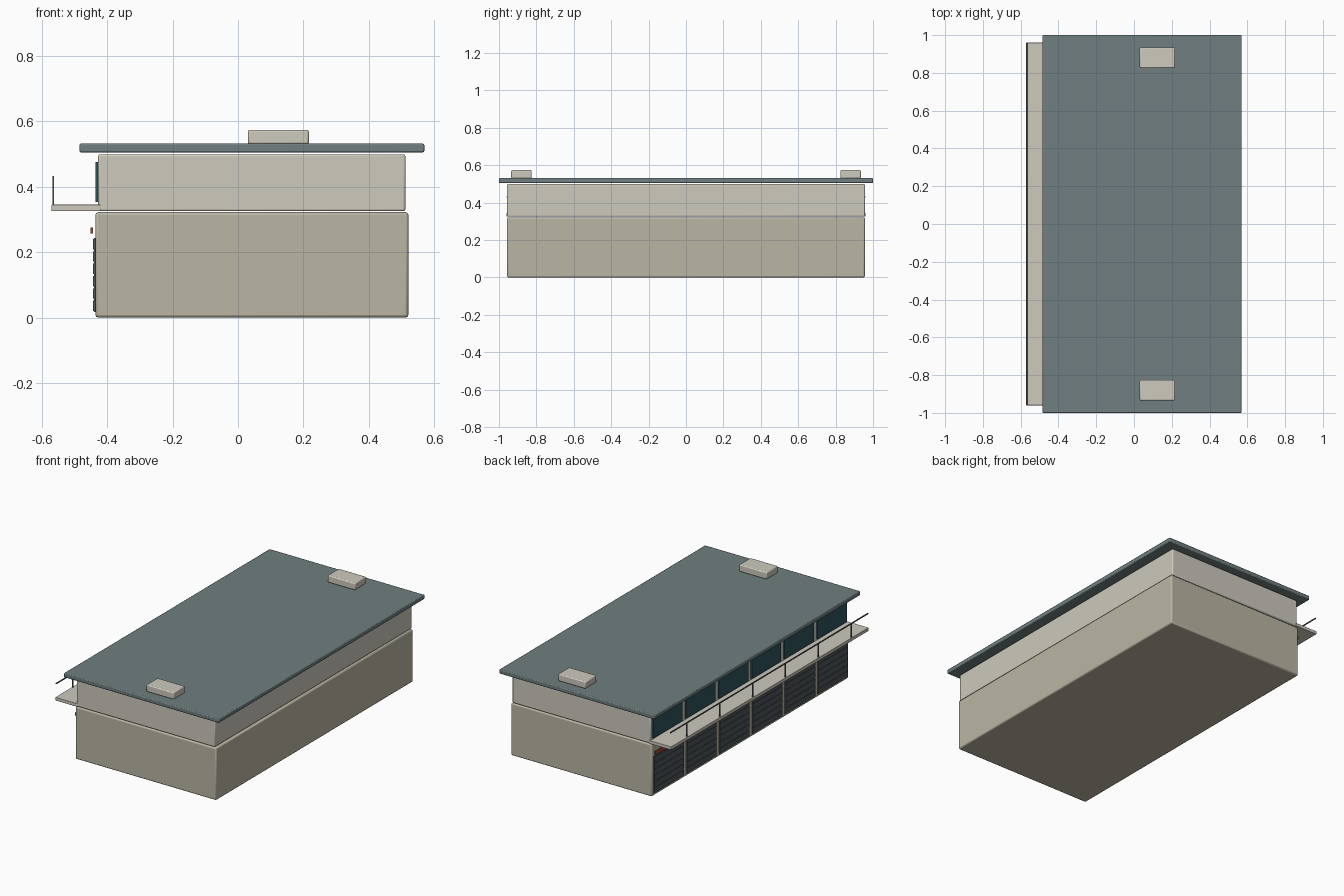
import bpy

if "Cube" in bpy.data.objects:
    bpy.data.objects.remove(bpy.data.objects["Cube"])


def mat(name, rgb):
    m = bpy.data.materials.new(name)
    m.diffuse_color = (*rgb, 1)
    m.use_nodes = True
    m.node_tree.nodes["Principled BSDF"].inputs["Base Color"].default_value = m.diffuse_color
    return m


WALL = mat("lower_wall_paint", (0.49, 0.47, 0.37))
PALE = mat("pale_paint", (0.61, 0.59, 0.51))
ROOF = mat("roof_slate", (0.16, 0.21, 0.215))
DOOR = mat("shutter_grey", (0.075, 0.095, 0.105))
GLASS = mat("window_glass", (0.03, 0.09, 0.11))
RED = mat("red_paint", (0.42, 0.07, 0.03))
METAL = mat("rail_metal", (0.12, 0.13, 0.13))


def box(name, x, y, z, material, bevel=0.0):
    """Box from (min, max) ranges, optionally with chamfered edges."""
    bpy.ops.mesh.primitive_cube_add(
        size=1, location=[(a + b) / 2 for a, b in (x, y, z)])
    ob = bpy.context.object
    ob.name = name
    ob.scale = [b - a for a, b in (x, y, z)]
    bpy.ops.object.transform_apply(location=False, rotation=False, scale=True)
    ob.data.materials.append(material)
    if bevel:
        mod = ob.modifiers.new("edge_bevel", 'BEVEL')
        mod.width = bevel
        mod.segments = 2
        bpy.ops.object.shade_smooth_by_angle()
    return ob


# Main storeys and overhanging roof
box("lower_storey", (-0.436, 0.521), (-0.957, 0.957), (0, 0.322), WALL, 0.008)
box("upper_storey", (-0.428, 0.512), (-0.957, 0.957), (0.325, 0.499), PALE, 0.006)
box("roof_slab", (-0.485, 0.57), (-1, 1), (0.505, 0.532), ROOF, 0.005)

# Roof units, one at each end
for side in (-1, 1):
    c = side * 0.88
    box("roof_unit", (0.03, 0.217), (c - 0.055, c + 0.055), (0.53, 0.574), PALE, 0.006)

# Balcony walkway and its handrail
box("walkway", (-0.571, -0.42), (-0.96, 0.96), (0.325, 0.345), PALE, 0.002)
box("handrail", (-0.568, -0.562), (-0.96, 0.96), (0.427, 0.433), METAL)

# Six identical bays along the left side
PITCH = 1.914 / 6
SLATS = 6
for i in range(6):
    c = (i - 2.5) * PITCH
    span = (c - 0.143, c + 0.143)
    box("shutter", (-0.441, -0.43), span, (0.017, 0.243), DOOR)
    # Raised horizontal shutter slats
    step = 0.226 / SLATS
    for k in range(SLATS):
        z = 0.017 + k * step
        box("shutter_slat", (-0.444, -0.44), span, (z + 0.003, z + step - 0.003), DOOR)
    box("bay_sign", (-0.451, -0.443), span, (0.257, 0.275), RED)
    box("window", (-0.436, -0.425), span, (0.353, 0.476), GLASS)
    box("rail_post", (-0.568, -0.562), (c - 0.003, c + 0.003), (0.343, 0.43), METAL)
